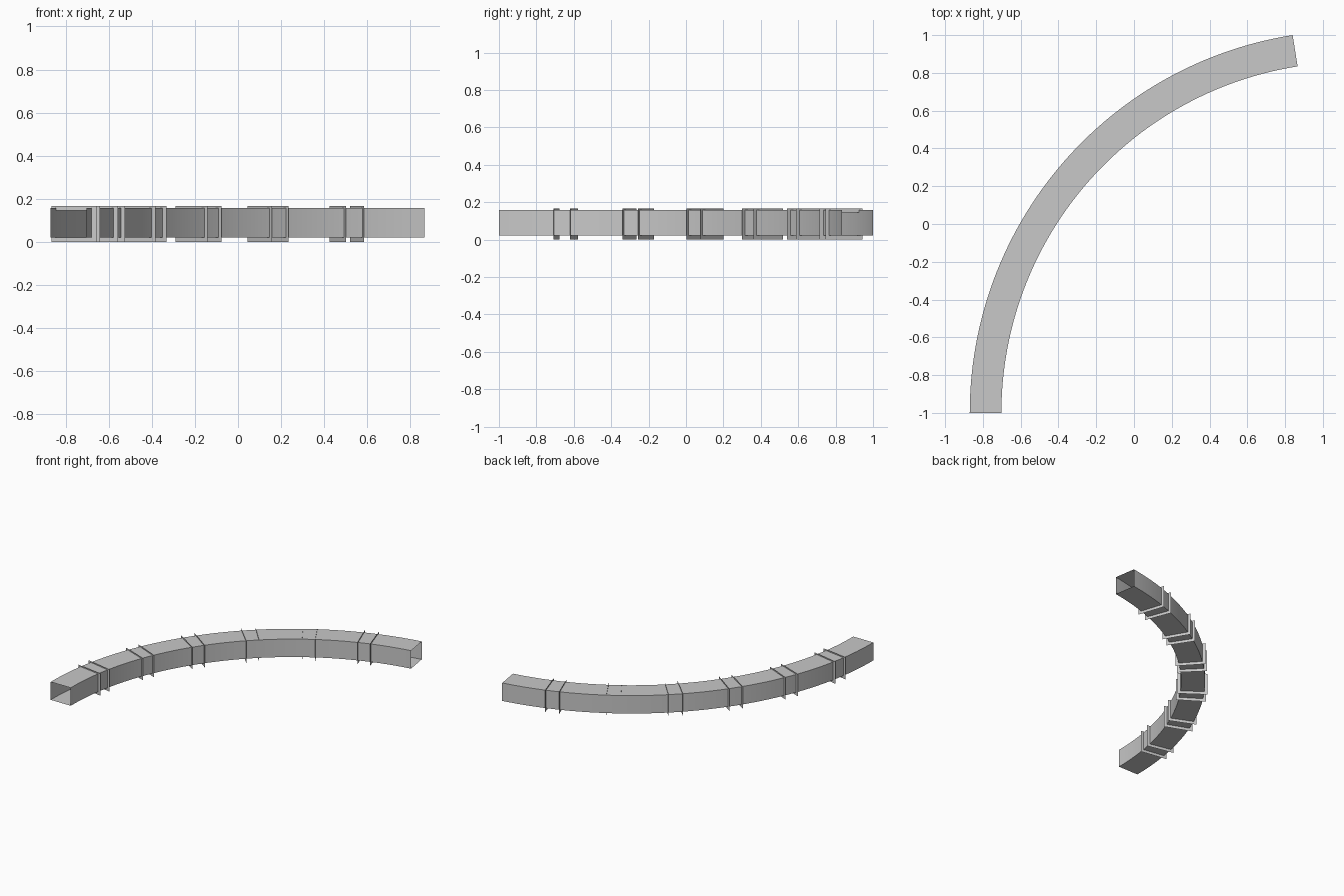
import bpy, bmesh
from math import radians
from mathutils import Matrix, Vector

cube = bpy.data.objects.get("Cube")
if cube:
    bpy.data.objects.remove(cube, do_unlink=True)

CENTRE = Vector((1.155, -1.0, 0.0))   # centre of the bend
R_IN, R_OUT = 1.857, 2.0246           # duct side walls
Z_LOW, Z_HIGH = 0.022, 0.158          # duct floor and roof
SWEEP = 81.05                         # bend angle in degrees
SEGMENTS = 64

metal = bpy.data.materials.new("galvanised grey")
metal.use_nodes = True
GREY = (0.58, 0.58, 0.58, 1.0)
metal.diffuse_color = GREY
metal.node_tree.nodes["Principled BSDF"].inputs["Base Color"].default_value = GREY


def rectangle(bm, r0, r1, z0, z1):
    """Four corners of an upright section at the start of the bend."""
    return [bm.verts.new((-r, 0, z))
            for r, z in ((r1, z0), (r0, z0), (r0, z1), (r1, z1))]


def finish(bm, name):
    mesh = bpy.data.meshes.new(name)
    bm.to_mesh(mesh)
    bm.free()
    mesh.materials.append(metal)
    return mesh


def place(mesh, name, angle=0.0):
    obj = bpy.data.objects.new(name, mesh)
    bpy.context.collection.objects.link(obj)
    obj.matrix_world = Matrix.Translation(CENTRE) @ Matrix.Rotation(-radians(angle), 4, "Z")
    return obj


# Curved sheet-metal duct, open at both ends
bm = bmesh.new()
corners = rectangle(bm, R_IN, R_OUT, Z_LOW, Z_HIGH)
edges = [bm.edges.new((corners[i], corners[(i + 1) % 4])) for i in range(4)]
bmesh.ops.spin(bm, geom=corners + edges, cent=(0, 0, 0), axis=(0, 0, 1),
               angle=-radians(SWEEP), steps=SEGMENTS, use_duplicate=False)
bmesh.ops.recalc_face_normals(bm, faces=bm.faces)
# Make the roof face up, and every other wall with it
bm.faces.ensure_lookup_table()
roof = max(bm.faces, key=lambda f: f.calc_center_median().z)
if roof.normal.z < 0:
    bmesh.ops.reverse_faces(bm, faces=bm.faces)
duct = place(finish(bm, "curved_duct"), "curved_duct")
bpy.ops.object.select_all(action="DESELECT")
duct.select_set(True)
bpy.context.view_layer.objects.active = duct
bpy.ops.object.shade_smooth_by_angle(angle=radians(30))

# Flat sheet flange frame, shared by all joints
LIP = 0.0215
bm = bmesh.new()
hole = rectangle(bm, R_IN, R_OUT, Z_LOW, 0.146)
rim = rectangle(bm, R_IN - LIP, R_OUT + LIP, 0.0, 0.167)
for i in range(4):
    j = (i + 1) % 4
    bm.faces.new((rim[i], rim[j], hole[j], hole[i]))
flange_mesh = finish(bm, "flange_frame")

# Six joints, each a pair of flanges
for joint in range(6):
    for side, offset in (("near", 9.1), ("far", 11.9)):
        place(flange_mesh, f"flange_{joint + 1}_{side}", offset + 12 * joint)
